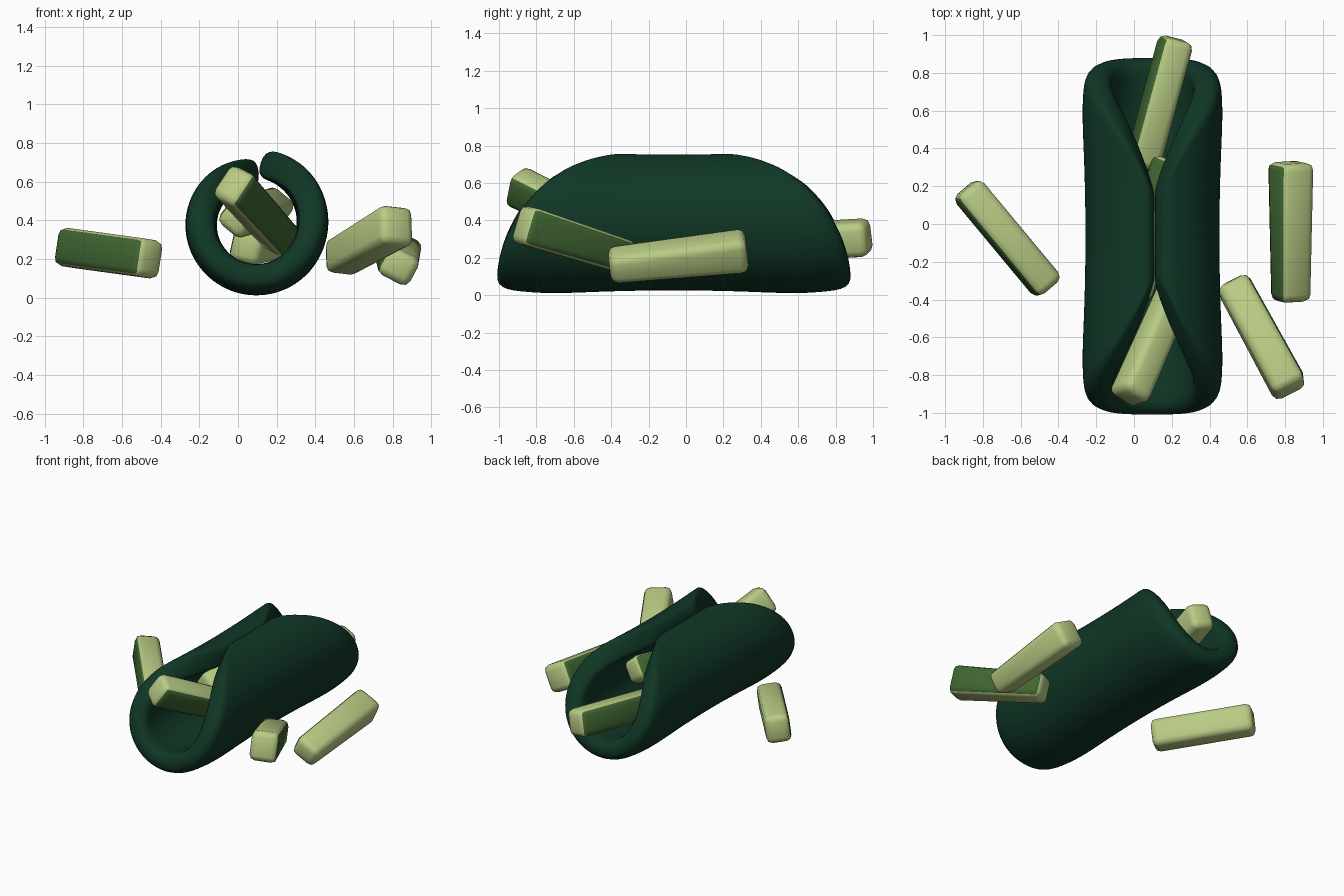
import bpy, bmesh, math
from mathutils import Vector, Matrix

if "Cube" in bpy.data.objects:
    bpy.data.objects.remove(bpy.data.objects["Cube"])


def material(name, rgb):
    m = bpy.data.materials.new(name)
    m.diffuse_color = (*rgb, 1)
    m.use_nodes = True
    m.node_tree.nodes["Principled BSDF"].inputs["Base Color"].default_value = m.diffuse_color
    return m


LEAF = material("dark leaf green", (0.005, 0.038, 0.019))
FLESH = material("pale green", (0.48, 0.60, 0.23))
SKIN = material("skin green", (0.052, 0.135, 0.032))


def add_object(name, bm, mats):
    me = bpy.data.meshes.new(name)
    bmesh.ops.recalc_face_normals(bm, faces=bm.faces)
    for f in bm.faces:
        f.smooth = True
    bm.to_mesh(me)
    bm.free()
    ob = bpy.data.objects.new(name, me)
    for m in mats:
        me.materials.append(m)
    bpy.context.collection.objects.link(ob)
    return ob


# Rolled sheet: rounded rectangle curled about the y axis, seam at the top
COLS, ROWS = 22, 14
bm = bmesh.new()
grid = []
for i in range(COLS + 1):
    a = 2 * i / COLS - 1
    phi = math.pi * a - 0.06 * a * a
    reach = (1 - 0.85 * abs(a) ** 3) ** 0.75      # sheet gets shorter towards the seam
    lip = max(0, (abs(a) - 0.4) / 0.6) ** 1.5
    col = []
    for j in range(ROWS + 1):
        y = 0.95 * reach * (2 * j / ROWS - 1)
        r = 0.30 + lip * (0.037 if a > 0 else -0.022)
        r *= 0.945 + 0.055 * min(1, abs(y) / 0.6) ** 2   # slight waist
        if abs(y) > 0.75:
            r -= 0.03 * (abs(y) - 0.75) / 0.2
        col.append(bm.verts.new((0.095 + r * math.sin(phi), y - 0.065,
                                 0.38 - r * math.cos(phi))))
    grid.append(col)
for i in range(COLS):
    for j in range(ROWS):
        bm.faces.new((grid[i][j], grid[i + 1][j], grid[i + 1][j + 1], grid[i][j + 1]))
roll = add_object("rolled_sheet", bm, [LEAF])
sol = roll.modifiers.new("thickness", 'SOLIDIFY')
sol.thickness = 0.15
sol.offset = 0
sub = roll.modifiers.new("smooth", 'SUBSURF')
sub.levels = sub.render_levels = 2


# Cut stick: bevelled tapered bar from p to q, one long side keeps its skin
def stick(name, p, q, skin_dir, w0, w1, h=0.17):
    p, q = Vector(p), Vector(q)
    x = (q - p).normalized()
    z = Vector(skin_dir)
    z = (z - x * z.dot(x)).normalized()
    y = z.cross(x)
    bm = bmesh.new()
    bmesh.ops.create_cube(bm, size=1)
    length = (q - p).length
    for v in bm.verts:
        w = w0 if v.co.x < 0 else w1
        v.co = Vector((v.co.x * length, v.co.y * w, v.co.z * h * (0.6 + 0.4 * w / max(w0, w1))))
    bmesh.ops.bevel(bm, geom=bm.edges[:], offset=0.04, segments=2, profile=0.5, affect='EDGES')
    bm.normal_update()
    for f in bm.faces:
        f.material_index = 1 if f.normal.z > 0.75 else 0
    rot = Matrix((x, y, z)).transposed().to_4x4()
    bm.transform(Matrix.Translation((p + q) / 2) @ rot)
    return add_object(name, bm, [FLESH, SKIN])


# Sticks inside the roll
stick("front_inner_stick", (-0.03, -0.92, 0.59), (0.23, -0.33, 0.30), (0.8, -0.4, -0.45), 0.20, 0.18)
stick("back_inner_stick", (0.225, 0.98, 0.31), (0.04, 0.30, 0.27), (-1, 0.2, 0.25), 0.19, 0.19)
stick("middle_inner_stick", (-0.01, -0.38, 0.41), (0.20, 0.34, 0.47), (-0.7, 0.2, 0.6), 0.17, 0.17)
# Loose sticks around the roll
stick("left_stick", (-0.89, 0.19, 0.26), (-0.45, -0.34, 0.20), (-0.75, -0.6, 0.12), 0.20, 0.20)
stick("right_front_stick", (0.52, -0.31, 0.20), (0.83, -0.88, 0.38), (0.85, 0.45, -0.1), 0.18, 0.21, 0.19)
stick("right_back_stick", (0.83, -0.41, 0.16), (0.83, 0.325, 0.24), (-0.85, 0, 0.45), 0.16, 0.20, 0.2)
